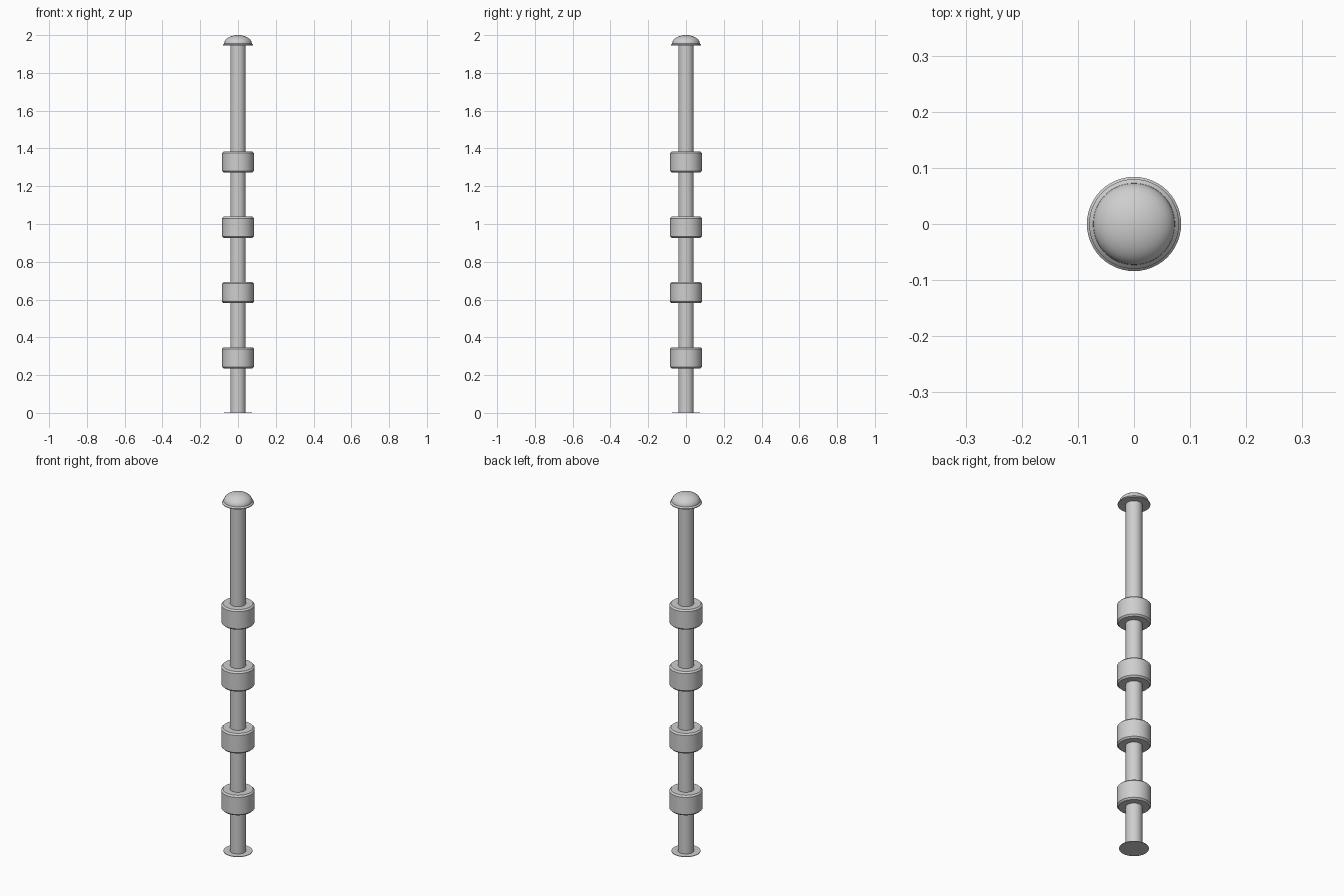
import bpy
import bmesh
from math import tau, sin, cos, pi, radians

cube = bpy.data.objects.get("Cube")
if cube:
    bpy.data.objects.remove(cube, do_unlink=True)

SEGMENTS = 48
grey = bpy.data.materials.new("light_grey")
grey.use_nodes = True
colour = (0.62, 0.62, 0.62, 1)
grey.diffuse_color = colour
grey.node_tree.nodes["Principled BSDF"].inputs["Base Color"].default_value = colour


def lathe(name, profile):
    """Spin a (radius, height) profile, listed bottom to top, about z."""
    bm = bmesh.new()
    rings = []
    for r, z in profile:
        count = SEGMENTS if r > 0 else 1
        rings.append([bm.verts.new((r * cos(tau * i / SEGMENTS), r * sin(tau * i / SEGMENTS), z))
                      for i in range(count)])
    for low, high in zip(rings, rings[1:]):
        for i in range(SEGMENTS):
            j = (i + 1) % SEGMENTS
            if len(low) == 1:
                bm.faces.new((low[0], high[j], high[i]))
            elif len(high) == 1:
                bm.faces.new((low[i], low[j], high[0]))
            else:
                bm.faces.new((low[i], low[j], high[j], high[i]))
    bmesh.ops.recalc_face_normals(bm, faces=bm.faces)
    mesh = bpy.data.meshes.new(name)
    bm.to_mesh(mesh)
    bm.free()
    mesh.materials.append(grey)
    obj = bpy.data.objects.new(name, mesh)
    bpy.context.collection.objects.link(obj)
    bpy.ops.object.select_all(action="DESELECT")
    obj.select_set(True)
    bpy.context.view_layer.objects.active = obj
    bpy.ops.object.shade_smooth_by_angle(angle=radians(30))


# Thin foot plate and the pole
lathe("foot_plate", [(0, 0), (0.073, 0), (0.073, 0.003), (0, 0.003)])
lathe("pole", [(0, 0.002), (0.041, 0.002), (0.041, 1.96), (0, 1.96)])

# Four evenly spaced collars with chamfered rims
R, HALF, CHAMFER = 0.084, 0.056, 0.008
for n in range(4):
    z = 0.291 + n * 0.3457
    lathe(f"collar_{n + 1}", [
        (0, z - HALF), (R - CHAMFER, z - HALF), (R, z - HALF + CHAMFER),
        (R, z + HALF - CHAMFER), (R - CHAMFER, z + HALF), (0, z + HALF)])

# Domed cap with a narrow flared lip
dome = [(0.073 * cos(a), 1.956 + 0.044 * sin(a)) for a in (i * pi / 20 for i in range(10))]
lathe("domed_cap", [(0, 1.945), (0.08, 1.945), (0.08, 1.949)] + dome + [(0, 2.0)])
